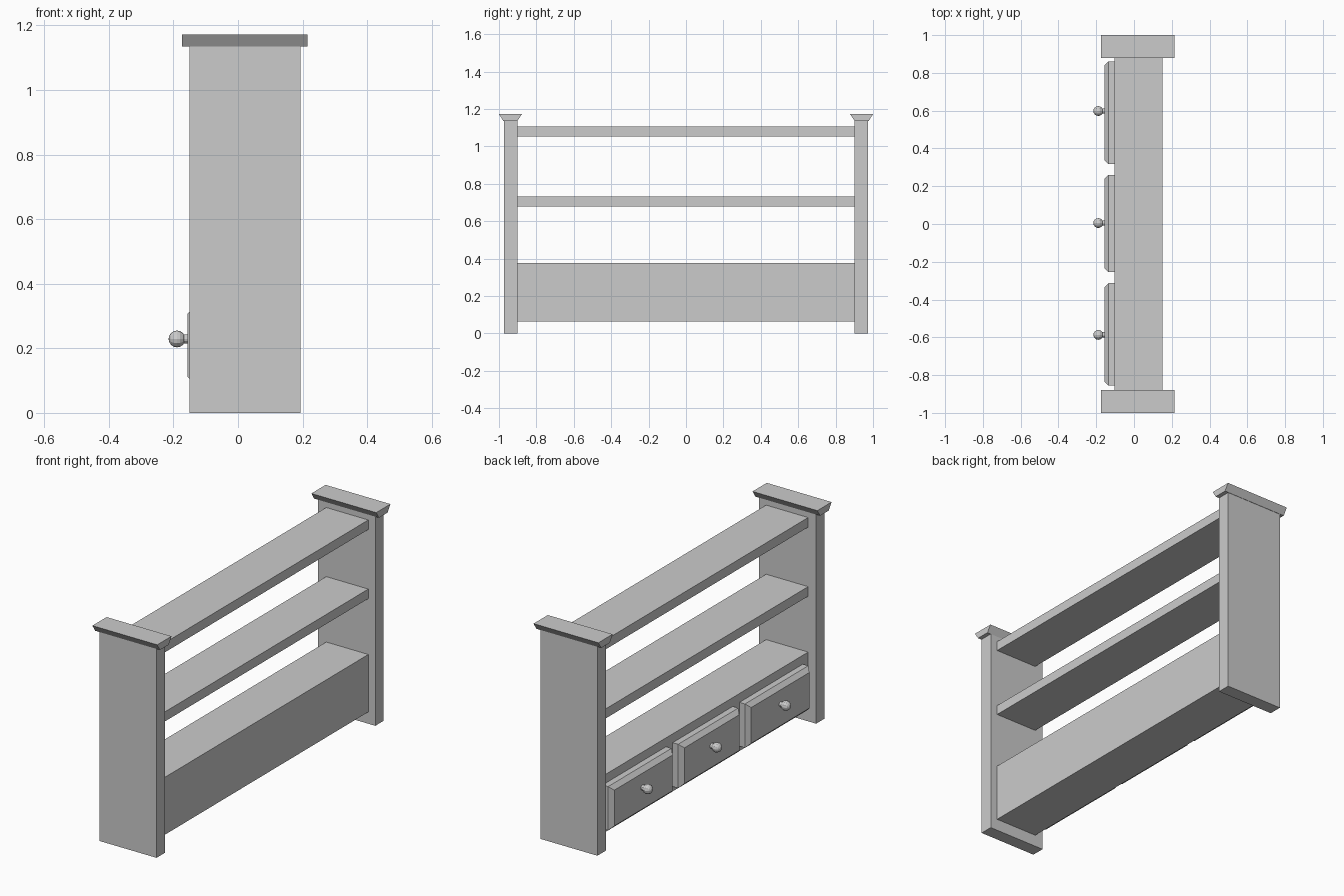
import bpy, bmesh
from math import pi
from mathutils import Matrix

if "Cube" in bpy.data.objects:
    bpy.data.objects.remove(bpy.data.objects["Cube"])


def make(name, bm):
    bmesh.ops.recalc_face_normals(bm, faces=bm.faces)
    me = bpy.data.meshes.new(name)
    bm.to_mesh(me)
    bm.free()
    ob = bpy.data.objects.new(name, me)
    bpy.context.collection.objects.link(ob)
    return ob


def extrude(name, rings):
    """Solid between two four-point rings."""
    bm = bmesh.new()
    a, b = [[bm.verts.new(p) for p in r] for r in rings]
    bm.faces.new(a)
    bm.faces.new(b)
    for i in range(4):
        j = (i + 1) % 4
        bm.faces.new((a[i], a[j], b[j], b[i]))
    return bm


def box(name, x0, x1, y0, y1, z0, z1):
    rings = [[(x, y0, z0), (x, y1, z0), (x, y1, z1), (x, y0, z1)] for x in (x0, x1)]
    return make(name, extrude(name, rings))


# End panels with flared caps
for side, s in (("left", -1), ("right", 1)):
    ya, yb = sorted((s * 0.902, s * 0.974))
    box(side + "_end_panel", -0.15, 0.193, ya, yb, 0, 1.135)
    profile = [(0.902, 1.135), (0.976, 1.135), (1.0, 1.172), (0.878, 1.172)]
    rings = [[(x, s * y, z) for y, z in profile] for x in (-0.174, 0.215)]
    make(side + "_cap", extrude("cap", rings))

# Shelves and drawer case
box("top_shelf", -0.102, 0.151, -0.902, 0.902, 1.054, 1.106)
box("middle_shelf", -0.102, 0.151, -0.902, 0.902, 0.679, 0.731)
box("drawer_case", -0.102, 0.151, -0.902, 0.902, 0.064, 0.376)


# Drawer fronts with chamfered faces, and round knobs
def drawer_front(name, y0, y1, z0, z1):
    ob = box(name, -0.157, -0.102, y0, y1, z0, z1)
    bm = bmesh.new()
    bm.from_mesh(ob.data)
    edges = [e for e in bm.edges if all(v.co.x < -0.15 for v in e.verts)]
    bmesh.ops.bevel(bm, geom=edges, offset=0.022, segments=1,
                    affect='EDGES', profile=0.5)
    bm.to_mesh(ob.data)
    bm.free()


def knob(name, y, z):
    turn = Matrix.Rotation(-pi / 2, 4, 'Y')
    bm = bmesh.new()
    bmesh.ops.create_uvsphere(bm, u_segments=12, v_segments=8, radius=0.026,
                              matrix=Matrix.Translation((-0.189, y, z)) @ turn)
    bmesh.ops.create_cone(bm, cap_ends=True, segments=12, radius1=0.014,
                          radius2=0.014, depth=0.025,
                          matrix=Matrix.Translation((-0.1655, y, z)) @ turn)
    make(name, bm)


drawers = [(-0.856, -0.313, -0.587), (-0.255, 0.26, 0.005), (0.317, 0.861, 0.598)]
for i, (y0, y1, yk) in enumerate(drawers, 1):
    drawer_front(f"drawer_front_{i}", y0, y1, 0.09, 0.328)
    knob(f"drawer_knob_{i}", yk, 0.229)
